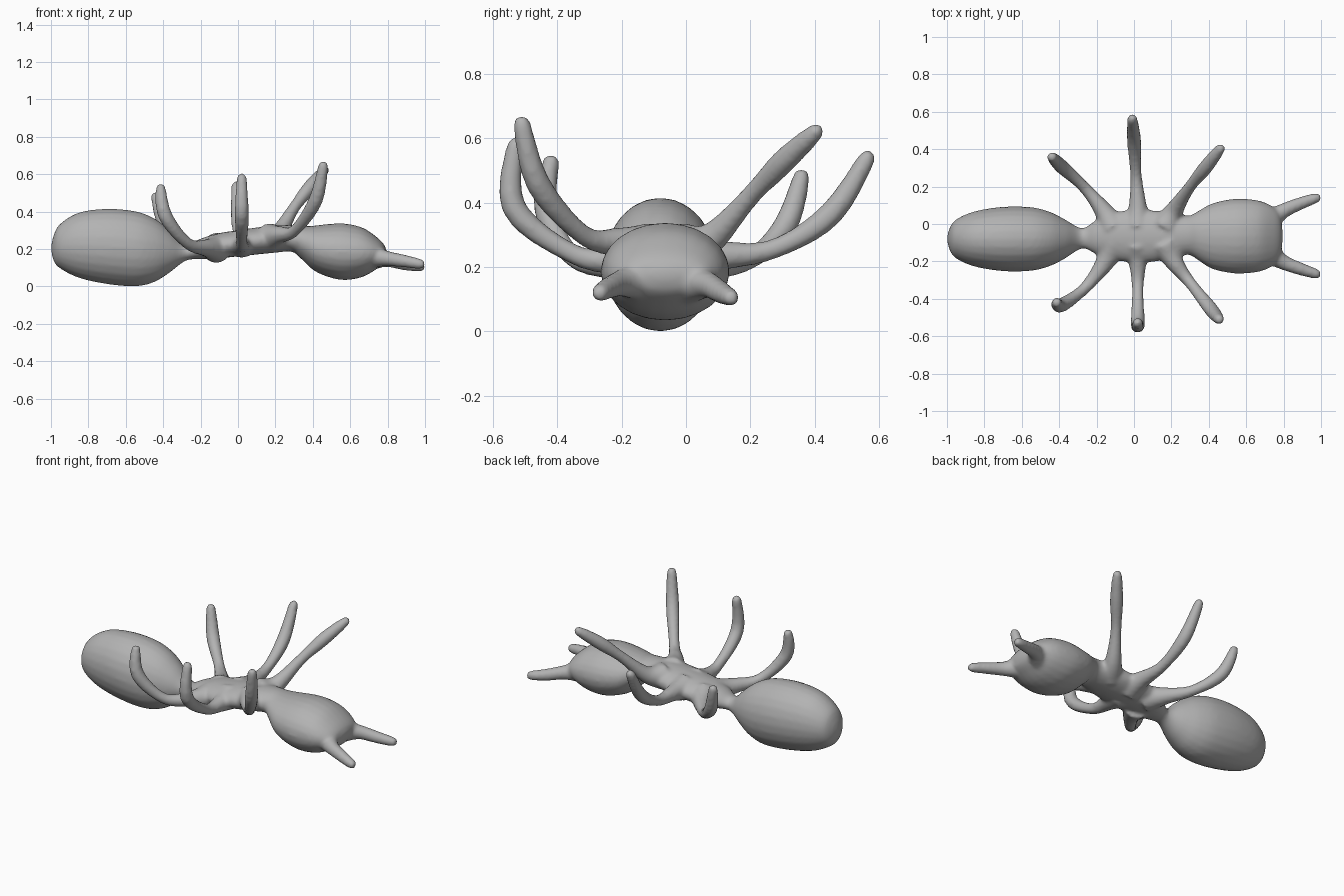
import bpy, bmesh, math
from mathutils import Vector

cube = bpy.data.objects.get("Cube")
if cube:
    bpy.data.objects.remove(cube, do_unlink=True)

grey = bpy.data.materials.new("clay grey")
grey.use_nodes = True
colour = (0.45, 0.45, 0.45, 1)
grey.diffuse_color = colour
bsdf = next(n for n in grey.node_tree.nodes if n.type == 'BSDF_PRINCIPLED')
bsdf.inputs["Base Color"].default_value = colour

STEPS = 5


def spline(stations):
    """Catmull-Rom interpolation of stations (any number of values each)."""
    p = [Vector(s) for s in stations]
    p = [p[0]] + p + [p[-1]]
    out = []
    for a, b, c, d in zip(p, p[1:], p[2:], p[3:]):
        for k in range(STEPS):
            t = k / STEPS
            out.append(0.5 * (2 * b + (c - a) * t + (2 * a - 5 * b + 4 * c - d) * t * t
                              + (3 * b - a - 3 * c + d) * t ** 3))
    return out + [p[-1]]


def loft(bm, rings):
    """Skin a list of rings (centre, side vector, up vector) and cap the ends."""
    n = 24
    loops = [[bm.verts.new(c + u * math.cos(2 * math.pi * i / n) + v * math.sin(2 * math.pi * i / n))
              for i in range(n)] for c, u, v in rings]
    for a, b in zip(loops, loops[1:]):
        for i in range(n):
            j = (i + 1) % n
            bm.faces.new((a[i], a[j], b[j], b[i]))
    bm.faces.new(loops[0][::-1])
    bm.faces.new(loops[-1])


def body(bm, stations):
    """Stations: x, centre y, bottom z, top z, half width."""
    rings = []
    for x, y, z0, z1, w in spline(stations):
        rings.append((Vector((x, y, (z0 + z1) / 2)), Vector((0, max(w, 0.004), 0)),
                      Vector((0, 0, max((z1 - z0) / 2, 0.004)))))
    loft(bm, rings)


def limb(bm, points, radii):
    """Round tube along points, with a rounded tip."""
    pts = spline([(*p, r) for p, r in zip(points, radii)])
    centres = [Vector(p[:3]) for p in pts]
    rad = [p[3] for p in pts]
    end = (centres[-1] - centres[-2]).normalized()
    tip, r = centres[-1] - end * rad[-1], rad[-1]
    while (centres[-1] - tip).dot(end) > -0.002:
        centres.pop()
        rad.pop()
    for k in range(6):
        a = k * math.pi / 2 / 5.3
        centres.append(tip + end * r * math.sin(a))
        rad.append(r * math.cos(a))
    rings, side, old = [], None, None
    for i, c in enumerate(centres):
        t = (centres[min(i + 1, len(centres) - 1)] - centres[max(i - 1, 0)]).normalized()
        if side is None:
            side = t.orthogonal().normalized()
        else:
            side = old.rotation_difference(t) @ side
        old = t
        rings.append((c, side * rad[i], t.cross(side) * rad[i]))
    loft(bm, rings)


bm = bmesh.new()

# Abdomen, waist, thorax and head in one flowing profile
body(bm, [
    (-1.00, -.08, .20, .21, .005), (-.985, -.08, .135, .275, .06), (-.95, -.08, .095, .335, .105),
    (-.85, -.08, .045, .395, .148), (-.70, -.08, .012, .415, .172), (-.55, -.08, .00, .402, .170),
    (-.45, -.08, .022, .365, .145), (-.37, -.08, .07, .305, .105), (-.30, -.078, .125, .235, .062),
    (-.26, -.075, .143, .225, .058), (-.20, -.07, .145, .255, .092), (-.10, -.065, .15, .285, .128),
    (.00, -.065, .16, .30, .140), (.10, -.065, .17, .315, .138), (.20, -.062, .18, .325, .122),
    (.29, -.06, .185, .328, .105), (.34, -.062, .145, .322, .13), (.41, -.065, .082, .325, .172),
    (.50, -.065, .045, .335, .195), (.58, -.065, .034, .335, .200), (.67, -.065, .052, .312, .190),
    (.74, -.065, .092, .265, .160), (.78, -.065, .125, .225, .115), (.795, -.065, .165, .19, .02)])

# Legs: hip, thigh, knee, shin, foot
LEGS = [
    [(.17, -.01, .26), (.22, .08, .29), (.30, .20, .42), (.385, .305, .53), (.475, .42, .635)],
    [(.02, -.01, .23), (.02, .10, .235), (.01, .27, .255), (.00, .45, .365), (-.01, .575, .56)],
    [(-.11, -.02, .21), (-.17, .08, .205), (-.27, .20, .225), (-.39, .31, .33), (-.445, .365, .505)],
    [(.17, -.11, .26), (.22, -.21, .275), (.305, -.32, .30), (.415, -.46, .46), (.46, -.515, .67)],
    [(.02, -.11, .23), (.02, -.21, .22), (.02, -.35, .24), (.02, -.535, .385), (.02, -.525, .605)],
    [(-.11, -.11, .20), (-.165, -.22, .205), (-.27, -.35, .23), (-.39, -.435, .38), (-.415, -.415, .55)],
]
for leg in LEGS:
    limb(bm, leg, (.08, .048, .031, .038, .026))

# Mandibles
limb(bm, [(.70, .00, .15), (.79, .065, .145), (.89, .11, .12), (1.0, .148, .10)], (.07, .042, .034, .026))
limb(bm, [(.70, -.13, .16), (.79, -.20, .15), (.89, -.24, .135), (1.0, -.275, .115)], (.07, .042, .034, .026))

bmesh.ops.recalc_face_normals(bm, faces=bm.faces)
mesh = bpy.data.meshes.new("insect_body")
bm.to_mesh(mesh)
bm.free()
mesh.materials.append(grey)
insect = bpy.data.objects.new("insect_body", mesh)
bpy.context.collection.objects.link(insect)

# Fuse the parts into one skin and soften the joints
fuse = insect.modifiers.new("Fuse", 'REMESH')
fuse.mode = 'VOXEL'
fuse.voxel_size = 0.011
fuse.use_smooth_shade = True
soften = insect.modifiers.new("Soften", 'SMOOTH')
soften.factor = 0.5
soften.iterations = 6
for poly in mesh.polygons:
    poly.use_smooth = True
